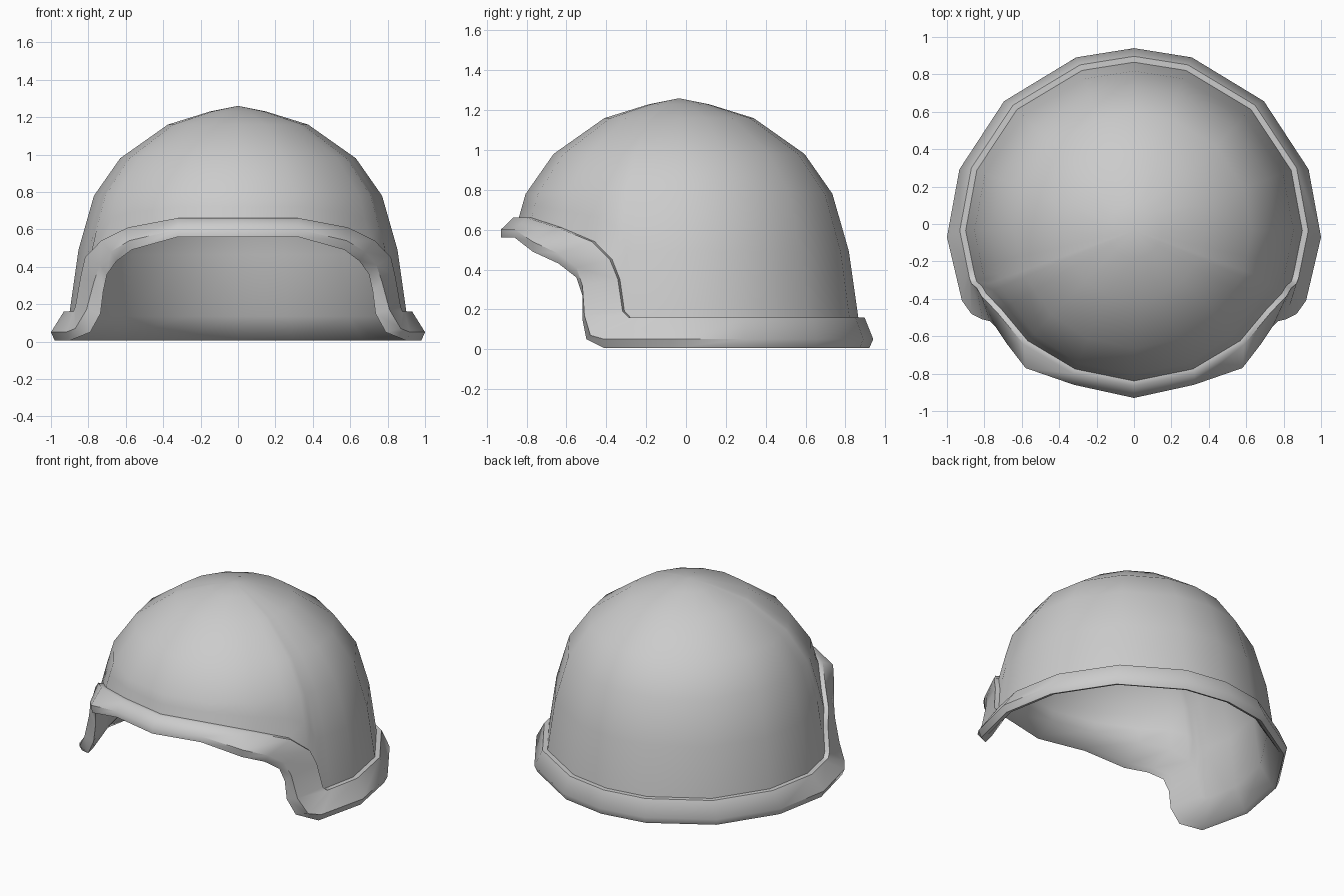
import bpy, bmesh
from math import sin, cos, radians

cube = bpy.data.objects.get("Cube")
if cube:
    bpy.data.objects.remove(cube)

CENTRE_Y = -0.035
# Dome profile: height, radius
PROFILE = [(0.0, 0.915), (0.16, 0.9), (0.49, 0.853), (0.78, 0.77),
           (0.98, 0.63), (1.16, 0.375), (1.23, 0.15), (1.26, 0.0)]
# Corners of the dome's plan polygon, degrees from the back
CORNERS = [0, 18, 44, 69, 90, 113, 136, 157, 180]


def radius(z):
    for (z0, r0), (z1, r1) in zip(PROFILE, PROFILE[1:]):
        if z <= z1:
            return r0 + (r1 - r0) * (z - z0) / (z1 - z0)
    return 0.0


def dome(angle, z, scale=1.0, drop=0.0):
    """Point on the faceted dome at an angle and height."""
    r = radius(z) * scale
    for a, b in zip(CORNERS, CORNERS[1:]):
        if angle <= b:
            t = (angle - a) / (b - a)
            a, b = radians(a), radians(b)
            x = sin(a) * (1 - t) + sin(b) * t
            y = cos(a) * (1 - t) + cos(b) * t
            return (x * r, CENTRE_Y + y * r, z - drop)


# Rim: angle, joint height, outer lip point, bottom lip point
RIM = []
for angle in (0, 18, 44, 69, 90):
    s, c = sin(radians(angle)), cos(radians(angle))
    RIM.append((angle, 0.16, (s, 1.01 * c - 0.07, 0.05),
                (0.98 * s, 0.99 * c - 0.07, 0.005)))
RIM += [
    (103, 0.16, (0.92, -0.41, 0.05), (0.90, -0.41, 0.005)),
    (106, 0.16, (0.87, -0.48, 0.07), (0.79, -0.50, 0.05)),
    (108, 0.19, (0.81, -0.51, 0.17), (0.735, -0.52, 0.15)),
    (110, 0.35, (0.77, -0.52, 0.32), (0.72, -0.52, 0.27)),
    (113, 0.45, (0.74, -0.55, 0.41), (0.70, -0.55, 0.36)),
    (121, 0.54, (0.68, -0.64, 0.48), (0.65, -0.64, 0.43)),
    (136, 0.61, (0.58, -0.77, 0.54), (0.57, -0.77, 0.49)),
    (157, 0.66, (0.32, -0.86, 0.60), (0.32, -0.86, 0.56)),
    (180, 0.66, (0, -0.93, 0.60), (0, -0.93, 0.56)),
]


def column(angle, joint, outer, bottom):
    """Points from the crown down the outside, round the lip and up inside."""
    upper = [1.23, 1.16, 0.98, 0.78]
    middle = 0.49 if joint < 0.3 else (joint + 0.78) / 2
    heights = upper + [middle, joint]
    outside = [dome(angle, z) for z in heights]
    inside = [dome(angle, z, 0.95, 0.025) for z in reversed(heights)]
    shoulder = dome(angle, joint, 1.035)
    edge = dome(angle, joint, 0.95)
    inner = tuple(b + (e - b) * 0.25 for b, e in zip(bottom, edge))
    inner = (inner[0], inner[1], bottom[2] + 0.01)
    return outside + [shoulder, outer, bottom, inner] + inside


# Both halves of the shell
half = [column(*row) for row in RIM]
mirrored = [[(-x, y, z) for x, y, z in col] for col in half[-2:0:-1]]
bm = bmesh.new()
grid = [[bm.verts.new(p) for p in col] for col in half + mirrored]
crown = bm.verts.new((0, CENTRE_Y, 1.26))
ceiling = bm.verts.new((0, CENTRE_Y, 1.225))
for left, right in zip(grid, grid[1:] + grid[:1]):
    bm.faces.new((crown, left[0], right[0]))
    bm.faces.new((ceiling, right[-1], left[-1]))
    for i in range(len(left) - 1):
        bm.faces.new((left[i], left[i + 1], right[i + 1], right[i]))
bmesh.ops.recalc_face_normals(bm, faces=bm.faces)
mesh = bpy.data.meshes.new("helmet_shell")
bm.to_mesh(mesh)
bm.free()
shell = bpy.data.objects.new("helmet_shell", mesh)
bpy.context.collection.objects.link(shell)

# Plain grey finish
grey = bpy.data.materials.new("plain_grey")
grey.use_nodes = True
grey.diffuse_color = (0.6, 0.6, 0.6, 1)
grey.node_tree.nodes["Principled BSDF"].inputs["Base Color"].default_value = (0.6, 0.6, 0.6, 1)
mesh.materials.append(grey)

bpy.ops.object.select_all(action='DESELECT')
shell.select_set(True)
bpy.context.view_layer.objects.active = shell
bpy.ops.object.shade_smooth_by_angle(angle=radians(50))
